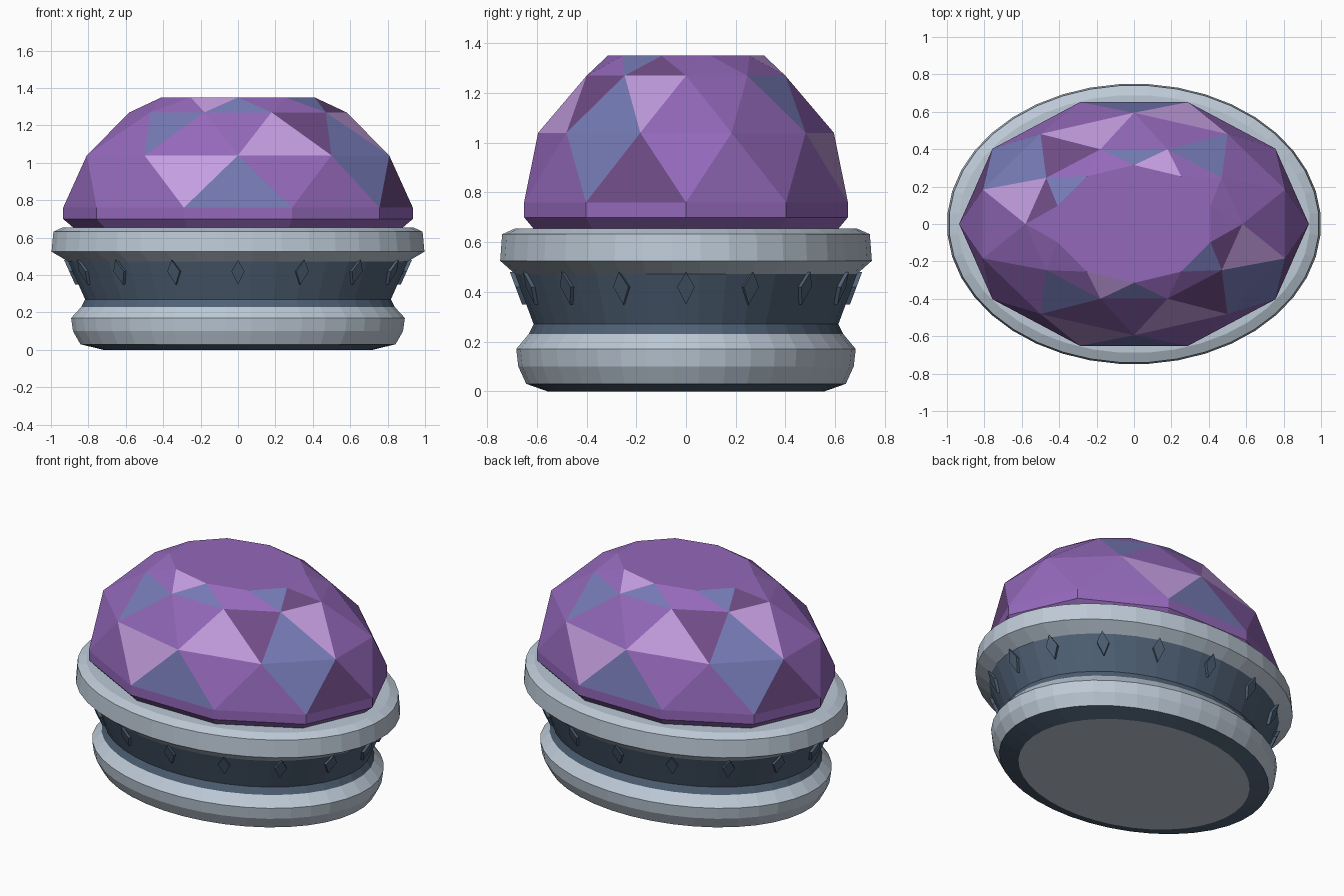
import bpy, bmesh
from math import sin, cos, pi

cube = bpy.data.objects.get("Cube")
if cube:
    bpy.data.objects.remove(cube)


def material(name, rgb):
    lin = [((c + 0.055) / 1.055) ** 2.4 for c in rgb] + [1]
    m = bpy.data.materials.new(name)
    m.use_nodes = True
    m.diffuse_color = lin
    m.node_tree.nodes["Principled BSDF"].inputs["Base Color"].default_value = lin
    return m


silver = material("silver", (.74, .79, .84))
slate = material("slate", (.31, .38, .46))
purple = material("purple", (.58, .41, .73))
blue = material("blue", (.46, .48, .71))
pink = material("pink", (.77, .62, .88))
plum = material("plum", (.44, .30, .53))


def finish(bm, name, mats):
    bmesh.ops.recalc_face_normals(bm, faces=bm.faces)
    mesh = bpy.data.meshes.new(name)
    bm.to_mesh(mesh)
    bm.free()
    for m in mats:
        mesh.materials.append(m)
    obj = bpy.data.objects.new(name, mesh)
    bpy.context.collection.objects.link(obj)
    return obj


def ring(bm, count, rx, ry, z, offset=0.0):
    step = 2 * pi / count
    return [bm.verts.new((rx * cos((i + offset) * step), ry * sin((i + offset) * step), z))
            for i in range(count)]


def bridge(bm, low, high, mat=0):
    n = len(low)
    for i in range(n):
        j = (i + 1) % n
        bm.faces.new((low[i], low[j], high[j], high[i])).material_index = mat


# Base: oval turned profile, (half width, half depth, height, material of band above)
PROFILE = [
    (.72, .56, 0, 1), (.845, .645, .03, 0), (.885, .677, .10, 0),
    (.895, .685, .17, 0), (.84, .635, .23, 1), (.82, .615, .27, 1),
    (.91, .69, .472, 0), (1, .75, .525, 0), (.99, .742, .632, 0), (.94, .69, .655, 0),
]
bm = bmesh.new()
rings = [ring(bm, 40, rx, ry, z, .5) for rx, ry, z, _ in PROFILE]
for low, high, row in zip(rings, rings[1:], PROFILE):
    bridge(bm, low, high, row[3])
bm.faces.new(rings[0])
bm.faces.new(rings[-1])
finish(bm, "ring_base", [silver, slate])

# Diamond studs around the waist, leaning with its flare
bm = bmesh.new()
for i in range(16):
    a = i * pi / 8

    def point(side, z, out):
        flare = (z - .27) / .2
        x, y = (.82 + .09 * flare + out) * cos(a), (.615 + .075 * flare + out) * sin(a)
        tx, ty = -.9 * sin(a), .68 * cos(a)
        k = side / (tx * tx + ty * ty) ** .5
        return bm.verts.new((x + tx * k, y + ty * k, z))

    outline = [(0, .35), (.035, .42), (0, .48), (-.035, .42)]
    front = [point(s, z, .015) for s, z in outline]
    back = [point(s, z, -.01) for s, z in outline]
    bridge(bm, back, front)
    bm.faces.new(front)
    bm.faces.new(back)
finish(bm, "diamond_studs", [slate])

# Gem: ten-sided girdle, three bands of triangular facets and a flat table
bm = bmesh.new()
foot = ring(bm, 10, .87, .637, .645)
girdle = ring(bm, 10, .935, .685, .70)
e1 = ring(bm, 10, .935, .685, .76)
o1 = ring(bm, 10, .85, .595, 1.04, .5)
e2 = ring(bm, 10, .58, .42, 1.27)
o2 = ring(bm, 10, .43, .315, 1.35, .5)
bm.faces.new(foot)
bridge(bm, foot, girdle)
bridge(bm, girdle, e1)
bm.faces.new(o2)


def facets(even, odd, on_even, on_odd):
    """Triangles between aligned and half-turned rings; colours repeat every five."""
    for k in range(10):
        f = bm.faces.new((even[k], even[(k + 1) % 10], odd[k]))
        f.material_index = "PBKD".index(on_even[k % 5])
        f = bm.faces.new((odd[k - 1], odd[k], even[k]))
        f.material_index = "PBKD".index(on_odd[k % 5])


# P purple, B blue, K pink, D plum
facets(e1, o1, "PPBPD", "PPKPB")
facets(e2, o1, "PBPDK", "PPPKB")
facets(e2, o2, "PPBPD", "PPKPB")
finish(bm, "faceted_gem", [purple, blue, pink, plum])
